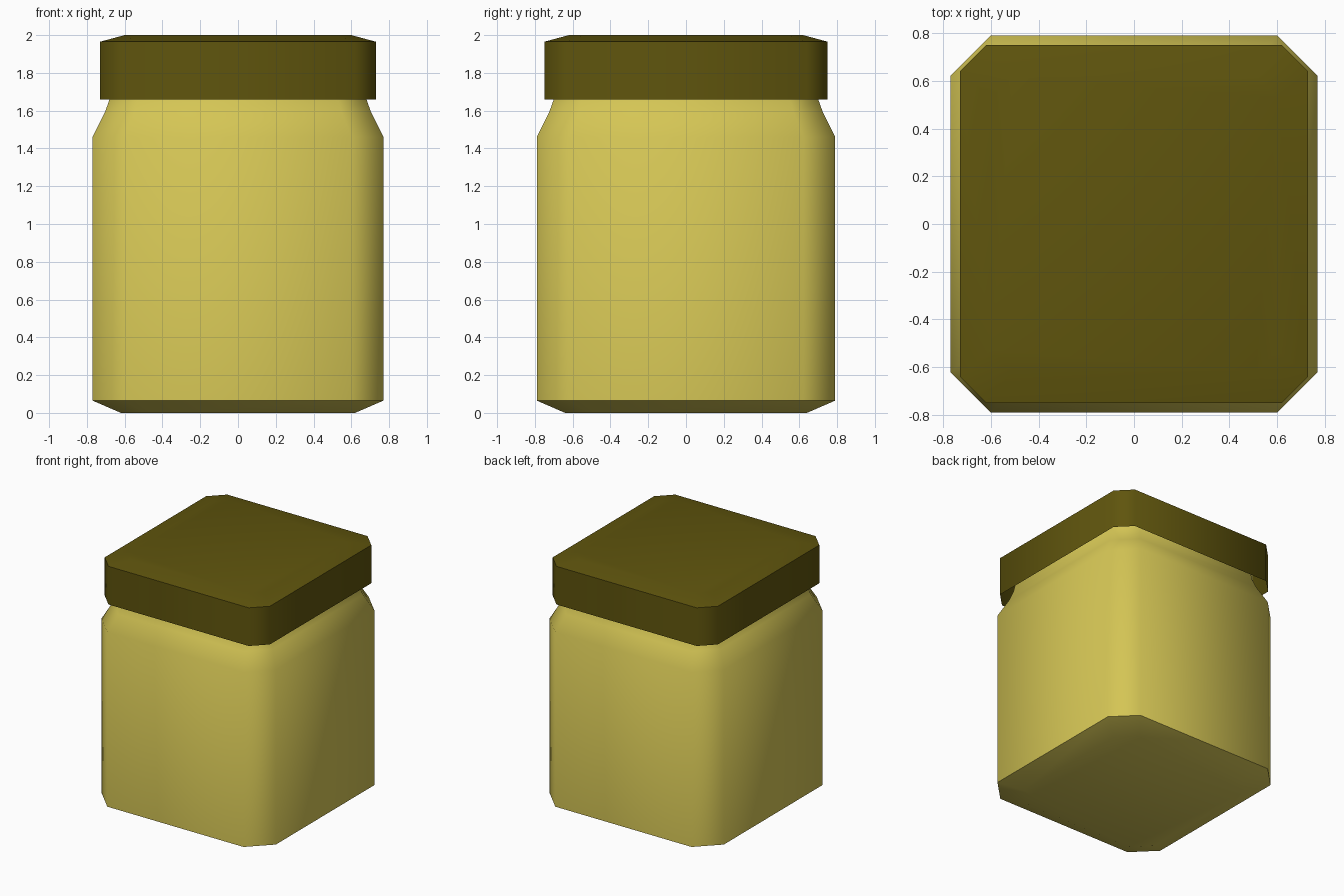
import bpy, bmesh, math

if "Cube" in bpy.data.objects:
    bpy.data.objects.remove(bpy.data.objects["Cube"])


def material(name, rgb):
    m = bpy.data.materials.new(name)
    m.diffuse_color = (*rgb, 1)
    m.use_nodes = True
    m.node_tree.nodes["Principled BSDF"].inputs["Base Color"].default_value = m.diffuse_color
    return m


def octagon(hx, hy, cx, cy):
    """Rectangle outline with its four corners cut off, counter-clockwise."""
    return [(hx, -hy + cy), (hx, hy - cy), (hx - cx, hy), (-hx + cx, hy),
            (-hx, hy - cy), (-hx, -hy + cy), (-hx + cx, -hy), (hx - cx, -hy)]


def loft(name, levels, mat, cap_bottom=True):
    """Skin a stack of (z, half x, half y, corner cut) outlines."""
    bm = bmesh.new()
    rings = [[bm.verts.new((x, y, z)) for x, y in octagon(hx, hy, c, c)]
             for z, hx, hy, c in levels]
    for a, b in zip(rings, rings[1:]):
        for i in range(8):
            j = (i + 1) % 8
            bm.faces.new((a[i], a[j], b[j], b[i]))
    bm.faces.new(rings[-1])
    if cap_bottom:
        bm.faces.new(rings[0][::-1])
    mesh = bpy.data.meshes.new(name)
    bm.to_mesh(mesh)
    bm.free()
    obj = bpy.data.objects.new(name, mesh)
    bpy.context.collection.objects.link(obj)
    mesh.materials.append(mat)
    bpy.ops.object.select_all(action='DESELECT')
    obj.select_set(True)
    bpy.context.view_layer.objects.active = obj
    bpy.ops.object.shade_smooth_by_angle(angle=math.radians(55))
    return obj


mustard = material("mustard_yellow", (0.66, 0.56, 0.09))
olive = material("dark_olive", (0.115, 0.09, 0.004))

# Jar body: bevelled base, straight walls, sloping shoulder, neck inside the lid
loft("jar_body", [
    (0.0, 0.62, 0.64, 0.135),
    (0.065, 0.77, 0.79, 0.168),
    (1.46, 0.77, 0.79, 0.168),
    (1.59, 0.705, 0.725, 0.155),
    (1.66, 0.68, 0.70, 0.15),
    (1.72, 0.67, 0.69, 0.148),
    (1.93, 0.67, 0.69, 0.148),
], mustard)

# Lid: hollow cap, open underneath, with a shallow bevelled top
loft("lid", [
    (1.66, 0.73, 0.75, 0.11),
    (1.965, 0.73, 0.75, 0.11),
    (2.0, 0.60, 0.62, 0.09),
], olive, cap_bottom=False)
